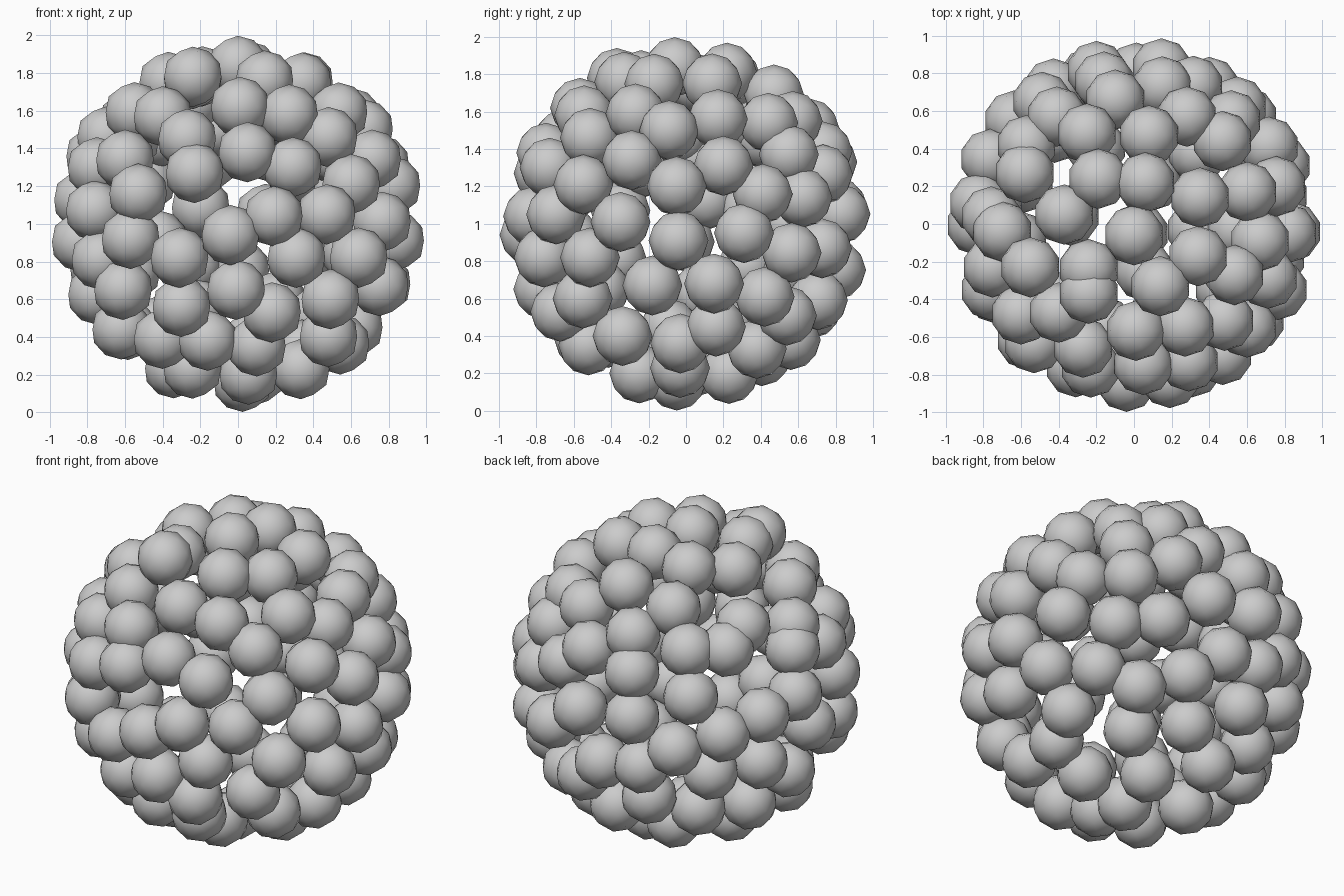
import bpy
import bmesh
import math
from mathutils import Vector

cube = bpy.data.objects.get("Cube")
if cube:
    bpy.data.objects.remove(cube)

SHELL = 0.84      # distance of bead centres from the middle
BEAD = 0.16       # bead radius
GAP = 0.235       # widest opening left between bead centres
CROWD = 0.14      # beads nearer than this count as the same bead
MIDDLE = Vector((0, 0, 1))

centres = []


def add_patch(right, outward, spots):
    """Project flat spots (in hundredths) outward onto the shell."""
    right, outward = Vector(right).normalized(), Vector(outward).normalized()
    up = outward.cross(right)
    for u, v in spots:
        u, v = u / 100, v / 100
        depth = math.sqrt(max(0, SHELL ** 2 - u * u - v * v))
        centre = right * u + up * v + outward * depth
        centre = centre.normalized() * SHELL
        if all((centre - other).length > CROWD for other in centres):
            centres.append(centre)


def even_directions(count):
    """Evenly spread directions over a sphere, along a golden-angle spiral."""
    turn = math.pi * (3 - math.sqrt(5))
    for i in range(count):
        height = 1 - (2 * i + 1) / count
        ring = math.sqrt(1 - height * height)
        yield Vector((ring * math.cos(i * turn), ring * math.sin(i * turn), height))


# Beads on the front
add_patch((1, 0, 0), (0, -1, 0), [
    (1, 62), (27, 58), (-40, 57), (-27, 45), (5, 38), (29, 30), (-23, 27),
    (19, 4), (47, 5), (60, 21), (48, 46), (-60, 34), (-53, 16), (-57, -8),
    (-4, -6), (-31, -18), (31, -18), (64, -18), (-1, -35), (-30, -44),
    (18, -47), (49, -40), (-40, -61), (-16, -62), (10, -65), (48, -60),
    (-75, 30), (-76, 7), (-73, -19), (-61, -35), (-62, -56)])

# Beads on the +x side
add_patch((0, 1, 0), (1, 0, 0), [
    (-27, 59), (-9, 50), (17, 56), (44, 54), (55, 37), (20, 31), (-5, 20),
    (-29, 34), (-35, 1), (-4, -9), (31, -5), (41, 16), (-18, -33),
    (15, -32), (42, -39), (16, -55), (-3, -64), (-25, -80)])

# Beads on the top
add_patch((1, 0, 0), (0, 0, 1), [
    (-19, 24), (6, 22), (35, 14), (-37, 5), (0, -6), (34, -17), (14, -33),
    (-24, -24), (-55, -23), (-70, -4), (-58, 27), (-25, 48), (8, 47),
    (-41, 57), (-10, 66), (15, 73), (28, 57)])

# Beads on the back, towards -x
add_patch((-0.82, -0.57, 0), (-0.516, 0.743, 0.42), [
    (23, 13), (-30, 0), (3, -14), (-30, -25), (-6, -43), (14, -56),
    (43, -24), (42, -50), (60, 13), (7, -76)])

# Beads on the back and underside, towards +x
add_patch((-0.78, 0.62, 0), (0.543, 0.682, -0.496), [
    (-4, 53), (21, 61), (-12, 27), (14, 29), (40, 41), (1, -9), (28, -2),
    (49, 10), (-3, -33), (29, -30), (59, -20), (-28, -58), (7, -58),
    (41, -52), (-5, -74)])

# One bead that stands slightly proud of the shell
centres.append(Vector((-0.24, -0.37, 0.78)))

# Close the remaining openings, widest first
spare = [d * SHELL for d in even_directions(3000)]
room = [min((p - c).length for c in centres) for p in spare]
while max(room) > GAP:
    newest = spare[room.index(max(room))]
    centres.append(newest)
    room = [min(r, (p - newest).length) for p, r in zip(spare, room)]

# Grey bead material
grey = bpy.data.materials.new("bead grey")
grey.use_nodes = True
colour = (0.6, 0.6, 0.6, 1)
grey.diffuse_color = colour
grey.node_tree.nodes["Principled BSDF"].inputs["Base Color"].default_value = colour

# One faceted, smooth-shaded bead shared by every copy
mesh = bpy.data.meshes.new("bead")
bm = bmesh.new()
bmesh.ops.create_icosphere(bm, subdivisions=2, radius=BEAD)
for face in bm.faces:
    face.smooth = True
bm.to_mesh(mesh)
bm.free()
mesh.materials.append(grey)

for centre in centres:
    bead = bpy.data.objects.new("bead", mesh)
    bead.location = MIDDLE + centre
    bpy.context.collection.objects.link(bead)
